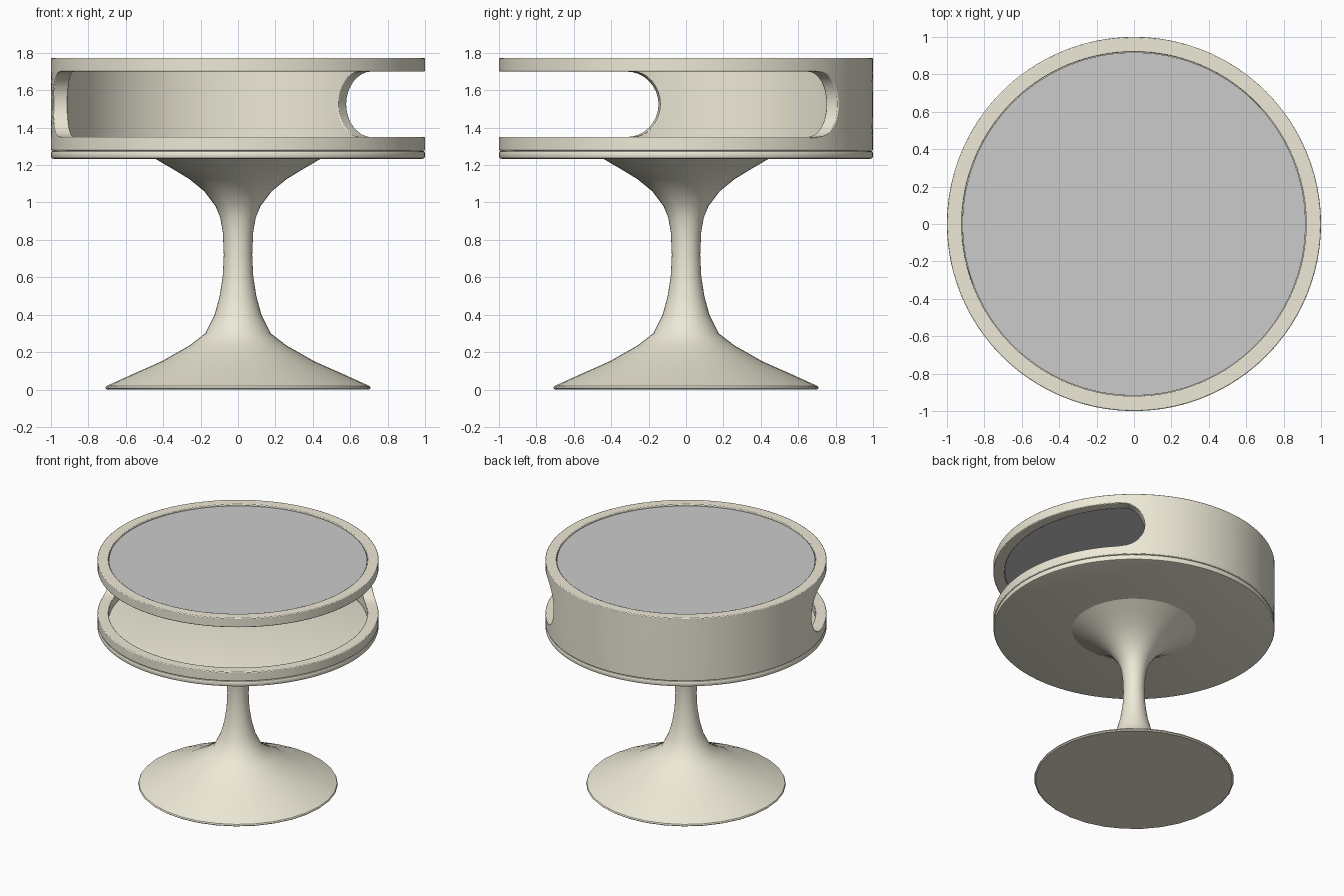
import bpy, bmesh
from math import sin, cos, pi, radians, sqrt

if "Cube" in bpy.data.objects:
    bpy.data.objects.remove(bpy.data.objects["Cube"])

cream = bpy.data.materials.new("cream")
cream.diffuse_color = (0.85, 0.82, 0.68, 1)
cream.use_nodes = True
cream.node_tree.nodes["Principled BSDF"].inputs["Base Color"].default_value = cream.diffuse_color


def finish(name, bm, mat=None, angle=35):
    bmesh.ops.remove_doubles(bm, verts=bm.verts, dist=1e-4)
    bmesh.ops.recalc_face_normals(bm, faces=bm.faces)
    me = bpy.data.meshes.new(name)
    bm.to_mesh(me)
    bm.free()
    ob = bpy.data.objects.new(name, me)
    bpy.context.collection.objects.link(ob)
    if mat:
        me.materials.append(mat)
    bpy.ops.object.select_all(action='DESELECT')
    ob.select_set(True)
    bpy.context.view_layer.objects.active = ob
    bpy.ops.object.shade_smooth_by_angle(angle=radians(angle))
    return ob


def lathe(name, profile, n, mat=None):
    """Spin (radius, z) points around z; the two ends are capped."""
    bm = bmesh.new()
    rings = [[bm.verts.new((r * cos(2 * pi * i / n), r * sin(2 * pi * i / n), z))
              for i in range(n)] for r, z in profile]
    for a, b in zip(rings, rings[1:]):
        for i in range(n):
            j = (i + 1) % n
            bm.faces.new((a[i], a[j], b[j], b[i]))
    bm.faces.new(rings[0])
    bm.faces.new(rings[-1])
    return finish(name, bm, mat)


# Tulip pedestal
lathe("pedestal", [(0.70, 0), (0.71, 0.008), (0.705, 0.018), (0.58, 0.075), (0.41, 0.15),
                   (0.26, 0.235), (0.175, 0.30), (0.125, 0.40), (0.098, 0.50),
                   (0.081, 0.61), (0.076, 0.72), (0.081, 0.84), (0.095, 0.92),
                   (0.12, 0.98), (0.18, 1.06), (0.26, 1.125), (0.35, 1.18), (0.45, 1.238)],
      32, cream)

# Floor plate with rounded rim
lathe("floor_plate", [(0.985, 1.233), (0.996, 1.237), (1, 1.246), (1, 1.265),
                      (0.996, 1.273), (0.985, 1.277)], 96, cream)

# Inset grey top
lathe("top_panel", [(0.918, 1.715), (0.918, 1.76)], 64)

# Drum shell: full bands above and below a wall whose ends curve around the slot
Z0, LOW, HIGH, Z1 = 1.278, 1.35, 1.70, 1.772
RAD = (HIGH - LOW) / 2
CENTRE, TIP = radians(121.5), radians(67)
NB, NF = 48, 56
bm = bmesh.new()


def point(angle, z):
    return bm.verts.new((cos(CENTRE + angle), sin(CENTRE + angle), z))


def strip(a, b):
    for i in range(len(a) - 1):
        bm.faces.new((a[i], a[i + 1], b[i + 1], b[i]))


full = TIP + RAD
angles = [full * (2 * i / NB - 1) for i in range(NB + 1)]
angles += [full + (2 * pi - 2 * full) * i / NF for i in range(1, NF + 1)]
for za, zb in ((Z0, LOW), (HIGH, Z1)):
    strip([point(a, za) for a in angles], [point(a, zb) for a in angles])
rows = []
for k in range(17):
    t = pi * k / 16
    half = full - RAD * sin(t)
    rows.append([point(half * (2 * i / NB - 1), LOW + RAD * (1 - cos(t)))
                 for i in range(NB + 1)])
for a, b in zip(rows, rows[1:]):
    strip(a, b)
bmesh.ops.remove_doubles(bm, verts=bm.verts, dist=1e-4)
bmesh.ops.recalc_face_normals(bm, faces=bm.faces)
# Make sure normals face out so the thickness goes inwards
bm.faces.ensure_lookup_table()
f = bm.faces[0]
if f.normal.dot(f.calc_center_median()) < 0:
    bmesh.ops.reverse_faces(bm, faces=bm.faces)
# Thicken: inner copy at radius 0.92, joined along every open edge
border = [e for e in bm.edges if e.is_boundary]
outer = list(bm.verts)
outer_faces = list(bm.faces)
inner = {v: bm.verts.new((v.co.x * 0.92, v.co.y * 0.92, v.co.z)) for v in outer}
for f in outer_faces:
    bm.faces.new([inner[v] for v in reversed(f.verts)])
for e in border:
    a, b = e.verts
    bm.faces.new((a, b, inner[b], inner[a]))
drum = finish("drum_shell", bm, cream)
bev = drum.modifiers.new("soft_edges", 'BEVEL')
bev.width = 0.006
bev.segments = 2
bev.limit_method = 'ANGLE'
bev.angle_limit = radians(50)
